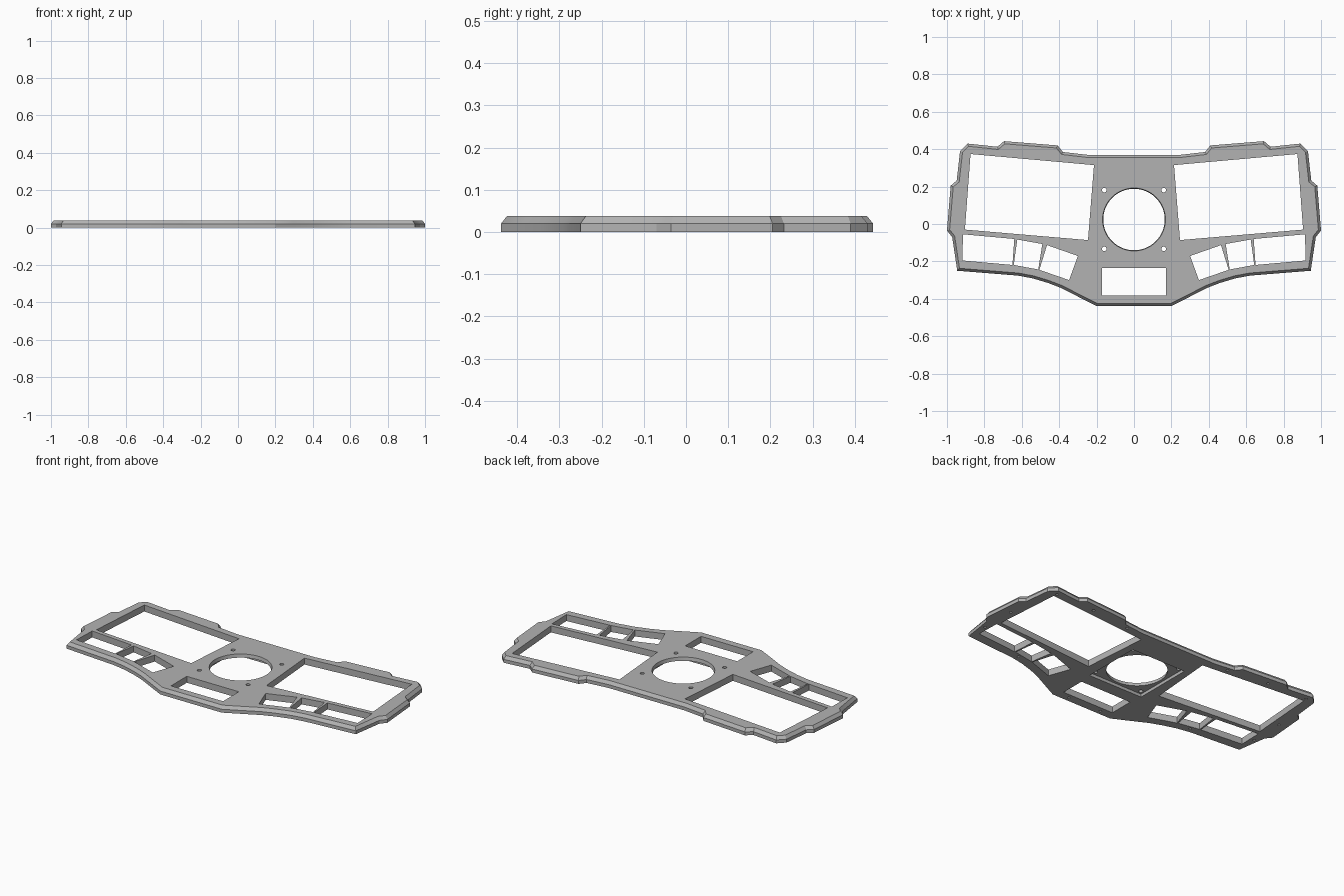
import bpy, bmesh, math
from mathutils import Vector

if "Cube" in bpy.data.objects:
    bpy.data.objects.remove(bpy.data.objects["Cube"])

TOP, SHOULDER, BEVEL = 0.038, 0.020, 0.014

grey = bpy.data.materials.new("plain_grey")
grey.diffuse_color = (0.45, 0.45, 0.45, 1)
grey.use_nodes = True
grey.node_tree.nodes["Principled BSDF"].inputs["Base Color"].default_value = grey.diffuse_color


def loft(name, rings):
    """Closed solid through rings of matching 3D points (counterclockwise, bottom to top)."""
    bm = bmesh.new()
    vs = [[bm.verts.new(p) for p in r] for r in rings]
    n = len(rings[0])
    for a, b in zip(vs, vs[1:]):
        for i in range(n):
            j = (i + 1) % n
            bm.faces.new((a[i], a[j], b[j], b[i]))
    bm.faces.new(vs[0][::-1])
    bm.faces.new(vs[-1])
    bmesh.ops.recalc_face_normals(bm, faces=bm.faces)
    me = bpy.data.meshes.new(name)
    bm.to_mesh(me)
    bm.free()
    ob = bpy.data.objects.new(name, me)
    bpy.context.collection.objects.link(ob)
    me.materials.append(grey)
    return ob


def at(pts, z):
    return [(x, y, z) for x, y in pts]


def inset(pts, d):
    """Mitred inward offset of a counterclockwise outline."""
    out = []
    for i, p in enumerate(pts):
        p, a, b = Vector(p), Vector(pts[i - 1]), Vector(pts[(i + 1) % len(pts)])
        e, f = (p - a).normalized(), (b - p).normalized()
        n1, n2 = Vector((-e.y, e.x)), Vector((-f.y, f.x))
        out.append(tuple(p + (n1 + n2) * d / (1 + n1.dot(n2))))
    return out


def circle(cx, cy, r, n):
    return [(cx + r * math.cos(2 * math.pi * i / n),
             cy + r * math.sin(2 * math.pi * i / n)) for i in range(n)]


# Panel body: right half outline, mirrored, with a bevelled top rim
half = [(0.20, -0.438), (0.30, -0.388), (0.39, -0.342), (0.46, -0.315), (0.54, -0.291),
        (0.62, -0.276), (0.945, -0.25), (0.972, -0.07), (1.0, -0.035), (0.98, 0.205),
        (0.948, 0.232), (0.93, 0.39), (0.89, 0.43), (0.73, 0.413), (0.695, 0.443),
        (0.408, 0.42), (0.38, 0.385), (0.25, 0.37)]
outline = half + [(-x, y) for x, y in reversed(half)]
panel = loft("dash_panel", [at(outline, 0), at(outline, SHOULDER),
                            at(inset(outline, BEVEL), TOP)])

cutters = []


def cut(name, pts, z0=-0.05, z1=0.1, top_pts=None):
    cutters.append(loft(name, [at(pts, z0), at(top_pts or pts, z1)]))


# Openings mirrored on both sides
openings = {
    "screen": [(0.246, -0.086), (0.904, -0.03), (0.874, 0.374), (0.214, 0.315)],
    "switch_outer": [(0.65, -0.219), (0.918, -0.195), (0.914, -0.055), (0.64, -0.08)],
    "switch_middle": [(0.512, -0.243), (0.643, -0.219), (0.624, -0.083), (0.49, -0.107)],
    "switch_inner": [(0.347, -0.30), (0.506, -0.245), (0.465, -0.113), (0.30, -0.171)],
}
for name, pts in openings.items():
    cut(name + "_right_cutter", pts)
    cut(name + "_left_cutter", [(-x, y) for x, y in reversed(pts)])

# Lower centre slot
cut("slot_cutter", [(-0.17, -0.383), (0.17, -0.383), (0.17, -0.235), (-0.17, -0.235)])

# Round gauge opening, square pocket below it and four corner screw holes
GY = 0.024
cut("gauge_cutter", circle(0, GY, 0.159, 64), -0.01, TOP + 0.01,
    circle(0, GY, 0.17, 64))
h = 0.18
cut("pocket_cutter", [(-h, GY - h), (h, GY - h), (h, GY + h), (-h, GY + h)], -0.02, 0.018)
for s in (-1, 1):
    for t in (-1, 1):
        cut("gauge_screw_cutter", circle(s * 0.159, GY + t * 0.157, 0.012, 16))

# Blind screw holes around the underside
for x, y in [(0.35, 0.36), (0.61, 0.39), (0.87, 0.396), (0.937, 0.09), (0.94, -0.12),
             (0.60, -0.248), (0.11, -0.411)]:
    for s in (-1, 1):
        cut("blind_hole_cutter", circle(s * x, y, 0.008, 10), -0.02, 0.018)

# Cut everything from the panel, then remove the helpers
for c in cutters:
    c.hide_render = True
    m = panel.modifiers.new("cut", "BOOLEAN")
    m.operation, m.solver, m.object = "DIFFERENCE", "EXACT", c
bpy.context.view_layer.update()
result = bpy.data.meshes.new_from_object(
    panel.evaluated_get(bpy.context.evaluated_depsgraph_get()))
panel.modifiers.clear()
panel.data = result
for c in cutters:
    bpy.data.objects.remove(c)

# Smooth only the round walls
bpy.context.view_layer.objects.active = panel
panel.select_set(True)
bpy.ops.object.shade_smooth_by_angle(angle=math.radians(25))
